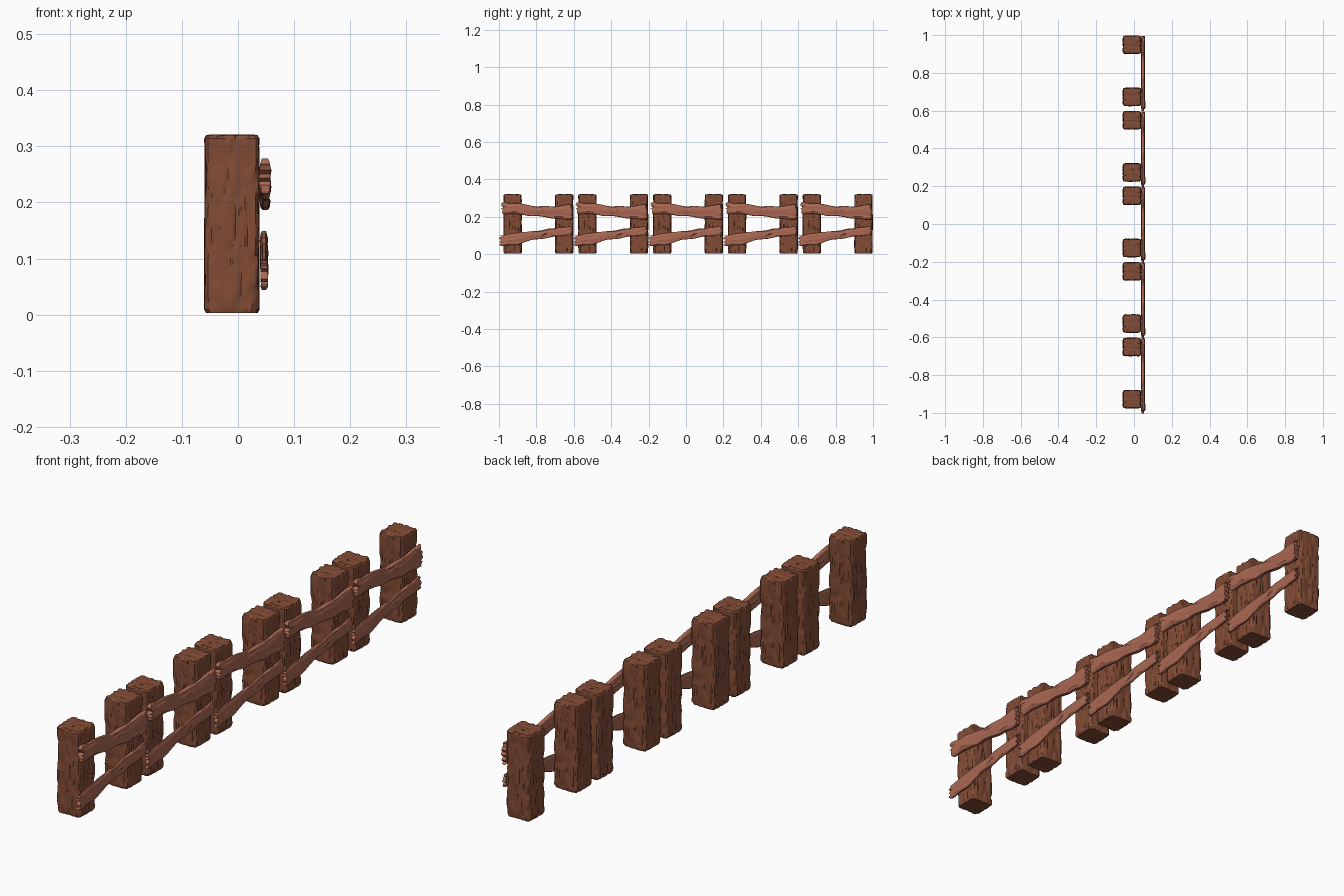
import bpy, bmesh, math
from mathutils import Vector, noise

if "Cube" in bpy.data.objects:
    bpy.data.objects.remove(bpy.data.objects["Cube"])


def material(name, rgb):
    m = bpy.data.materials.new(name)
    m.diffuse_color = (*rgb, 1.0)
    m.use_nodes = True
    m.node_tree.nodes["Principled BSDF"].inputs["Base Color"].default_value = m.diffuse_color
    return m


POST_WOOD = material("dark post wood", (0.225, 0.072, 0.036))
RAIL_WOOD = material("light rail wood", (0.41, 0.14, 0.088))


def loft(name, rings, mat):
    """Skin a list of rings; each end is closed with strips across the ring."""
    bm = bmesh.new()
    rows = [[bm.verts.new(p) for p in ring] for ring in rings]
    n = len(rows[0])
    for a, b in zip(rows, rows[1:]):
        for j in range(n):
            k = (j + 1) % n
            bm.faces.new((a[j], a[k], b[k], b[j]))
    for row in (rows[0], rows[-1]):
        for j in range(-n // 4, n // 4 - 1):
            p, q = (n // 2 - 1 - j) % n, (n // 2 - 2 - j) % n
            bm.faces.new((row[j % n], row[(j + 1) % n], row[q], row[p]))
    bmesh.ops.recalc_face_normals(bm, faces=bm.faces[:])
    mesh = bpy.data.meshes.new(name)
    bm.to_mesh(mesh)
    bm.free()
    mesh.materials.append(mat)
    return mesh


def plates(p):
    """Hewn-wood relief: stepped plates with cracks between them (0 to 1 deep)."""
    dist, pts = noise.voronoi(p)
    crack = max(0.0, 1.0 - (dist[1] - dist[0]) / 0.22)
    step = 0.5 + 0.5 * noise.noise(pts[0] * 5.3)
    return 0.55 * crack + 0.45 * step


def post_mesh():
    n, half, top = 64, 0.0505, 0.322
    # profile of (height, width factor)
    prof = [(0.003, 0.35), (0.003, 0.7), (0.003, 0.93), (0.010, 1.0)]
    prof += [(0.010 + 0.304 * i / 38, 1.0) for i in range(1, 39)]
    prof += [(top - 0.001, 0.93), (top, 0.7), (top, 0.35)]
    rings = []
    for z, s in prof:
        ring = []
        for j in range(n):
            a = 2 * math.pi * (j + 0.5) / n
            c, sn = math.cos(a), math.sin(a)
            r = half * s / (abs(c) ** 9 + abs(sn) ** 9) ** (1 / 9)
            p = Vector((r * c, r * sn, z))
            d = plates(Vector((p.x * 42 + 3, p.y * 42, z * 10)))
            k = 1 - 0.0065 * d / half
            zz = z - (0.005 * d if z > 0.316 else 0)
            ring.append((p.x * k, p.y * k, zz))
        rings.append(ring)
    return loft("post", rings, POST_WOOD)


def lerp_table(table, t):
    for a, b in zip(table, table[1:]):
        if t <= b[0]:
            f = (t - a[0]) / (b[0] - a[0])
            f = f * f * (3 - 2 * f)
            return [u + (v - u) * f for u, v in zip(a[1:], b[1:])]
    return table[-1][1:]


def rail_mesh(name, y0, y1, x0, x1, outline, seed):
    """outline holds (position along rail, bottom z, top z)."""
    n, rows = 32, 44
    hx, cx = (x1 - x0) / 2, (x0 + x1) / 2
    rings = []
    for i in range(rows + 1):
        t = i / rows
        y = y0 + (y1 - y0) * t
        lo, hi = lerp_table(outline, t)
        end = abs(2 * t - 1) ** 8
        ring = []
        for j in range(n):
            a = 2 * math.pi * (j + 0.5) / n
            c, s = math.cos(a), math.sin(a)
            u = math.copysign(abs(c) ** 0.45, c)
            w = math.copysign(abs(s) ** 0.9, s)
            z = (lo + hi) / 2 + (hi - lo) / 2 * w
            z += 0.0035 * noise.noise(Vector((y * 22, w * 1.5, seed)))
            grain = noise.noise(Vector((y * 9, w * 4.5 + seed, u * 0.6)))
            x = cx + hx * u * (0.86 + 0.35 * grain)
            jag = 0.016 * noise.noise(Vector((w * 4.2, seed * 3.7, t * 2)))
            ring.append((x, y + jag * end, z))
        rings.append(ring)
    return loft(name, rings, RAIL_WOOD)


post = post_mesh()
upper = rail_mesh("upper_rail", -0.183, 0.19, 0.037, 0.059,
                  [(0, 0.215, 0.278), (0.15, 0.214, 0.274), (0.5, 0.203, 0.257),
                   (0.75, 0.190, 0.255), (1, 0.185, 0.266)], 1.3)
lower = rail_mesh("lower_rail", -0.196, 0.19, 0.039, 0.054,
                  [(0, 0.045, 0.100), (0.2, 0.050, 0.112), (0.5, 0.078, 0.126),
                   (0.8, 0.096, 0.142), (1, 0.104, 0.149)], 6.7)


def place(name, mesh, loc, turn=0.0):
    ob = bpy.data.objects.new(name, mesh)
    ob.location = loc
    ob.rotation_euler.z = turn
    bpy.context.collection.objects.link(ob)
    return ob


# five identical fence sections in a row along y
first = []
for i in range(5):
    c = -0.8 + 0.4 * i
    parts = [
        place(f"near_post_{i + 1}", post, (-0.011, c - 0.127, 0)),
        place(f"far_post_{i + 1}", post, (-0.011, c + 0.149, 0), math.pi),
        place(f"upper_rail_{i + 1}", upper, (0, c, 0)),
        place(f"lower_rail_{i + 1}", lower, (0, c, 0)),
    ]
    if i == 0:
        first = [parts[0], parts[2], parts[3]]

# shared meshes only need shading once
for ob in first:
    bpy.ops.object.select_all(action='DESELECT')
    ob.select_set(True)
    bpy.context.view_layer.objects.active = ob
    bpy.ops.object.shade_smooth_by_angle(angle=math.radians(30))
